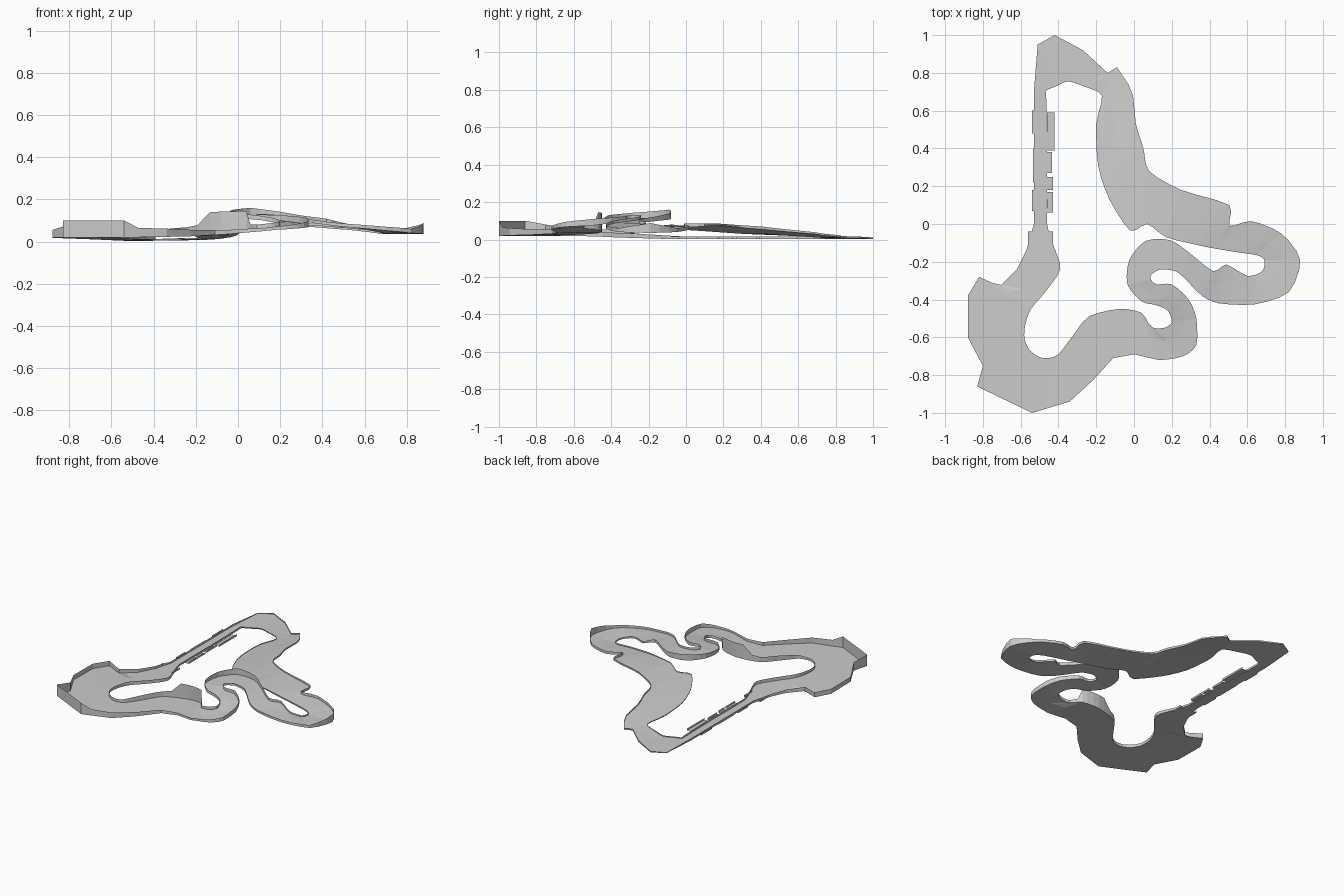
import bpy, bmesh
from mathutils import Vector

# Plan outline of the circuit: left and right edge at matching stations
LEFT = [(-.465,.70),(-.46,.35),(-.46,0),(-.42,-.13),(-.39,-.24),(-.47,-.36),
        (-.545,-.45),(-.575,-.53),(-.58,-.61),(-.55,-.67),(-.50,-.705),(-.45,-.71),
        (-.40,-.69),(-.33,-.60),(-.24,-.49),(-.08,-.45),(.04,-.47),(.09,-.545),
        (.16,-.55),(.20,-.52),(.18,-.46),(.12,-.43),(.04,-.41),(-.035,-.32),
        (-.025,-.19),(.06,-.09),(.19,-.085),(.29,-.15),(.42,-.25),(.49,-.215),
        (.60,-.275),(.68,-.25),(.69,-.19),(.65,-.165),(.55,-.15),(.40,-.125),
        (.33,-.11),(.17,-.07),(.07,0),(-.02,-.035),(-.13,.13),(-.19,.31),
        (-.20,.53),(-.17,.68),(-.27,.73),(-.35,.755),(-.41,.73),(-.46,.71)]
RIGHT = [(-.53,.70),(-.53,.35),(-.53,0),(-.57,-.14),(-.62,-.24),(-.71,-.33),
         (-.82,-.28),(-.88,-.38),(-.88,-.60),(-.80,-.75),(-.83,-.86),(-.54,-1.0),
         (-.34,-.94),(-.22,-.83),(-.11,-.71),(0,-.69),(.13,-.72),(.26,-.70),
         (.33,-.64),(.33,-.50),(.29,-.40),(.20,-.32),(.12,-.32),(.09,-.295),
         (.09,-.27),(.14,-.24),(.22,-.25),(.27,-.29),(.36,-.38),(.45,-.42),
         (.64,-.425),(.82,-.36),(.88,-.19),(.78,-.05),(.62,.015),(.505,-.01),
         (.505,.10),(.25,.18),(.08,.28),(.05,.40),(.01,.53),(-.005,.68),
         (-.03,.74),(-.09,.83),(-.14,.80),(-.27,.92),(-.42,1.0),(-.51,.95)]

# Heights keyed by station: road, top of left wall, top of right wall
HEIGHT = [(0,.003,.016,.016),(2,.003,.016,.016),(4,.007,.03,.03),(6,.015,.04,.05),
          (8,.02,.04,.055),(9,.02,.04,.08),(10,.02,.04,.10),(11,.02,.04,.10),
          (11.3,.02,.04,.065),(13,.025,.06,.055),(14.3,.033,.07,.055),
          (14.6,.035,.14,.055),(16,.05,.145,.065),(16.3,.055,.08,.07),(17,.06,.08,.08),
          (19,.075,.095,.11),(21,.10,.12,.125),(23,.115,.14,.13),(25,.115,.16,.13),
          (27,.10,.125,.115),(29,.075,.09,.09),(31,.04,.05,.06),(32,.035,.045,.088),
          (33,.04,.05,.06),(35,.065,.075,.085),(37,.075,.08,.085),(39,.055,.06,.07),
          (41,.03,.035,.04),(43,.012,.018,.022),(45,.005,.012,.016),
          (47,.002,.01,.006),(48,.003,.016,.016)]
N, SUB = len(LEFT), 3


def spline(pts, i, t, bend):
    """Closed smooth curve; bend 0 gives straight runs with crisp corners."""
    a, b, c, d = (Vector(pts[(i + k) % N]) for k in (-1, 0, 1, 2))
    if not bend:
        return b.lerp(c, t)
    lim = (c - b).length
    m0, m1 = (m * min(1, lim / max(m.length, 1e-6)) for m in ((c - a) * .4, (d - b) * .4))
    return (b * (2*t**3 - 3*t**2 + 1) + m0 * (t**3 - 2*t**2 + t)
            + c * (3*t**2 - 2*t**3) + m1 * (t**3 - t**2))


def heights(s):
    for p, q in zip(HEIGHT, HEIGHT[1:]):
        if p[0] <= s <= q[0]:
            f = (s - p[0]) / (q[0] - p[0])
            return [u + (v - u) * f for u, v in zip(p[1:], q[1:])]


def section(i, t):
    """Left wall top, left edge, centre, right edge, right wall top."""
    l = spline(LEFT, i, t, True)
    r = spline(RIGHT, i, t, 16 <= i < 40)
    road, zl, zr = heights(i + t)
    return [(*l.lerp(r, f), z) for f, z in
            ((0, zl), (0, road), (.5, road), (1, road), (1, zr))]


def finish(name, bm):
    me = bpy.data.meshes.new(name)
    bm.to_mesh(me)
    bm.free()
    bpy.context.collection.objects.link(bpy.data.objects.new(name, me))


RINGS = [section(i, k / SUB) for i in range(N) for k in range(SUB)]


def ribbon(name, first, last):
    bm = bmesh.new()
    rows = [[bm.verts.new(p) for p in ring[first:last + 1]] for ring in RINGS]
    for j, a in enumerate(rows):
        b = rows[(j + 1) % len(rows)]
        for k in range(last - first):
            bm.faces.new((a[k + 1], a[k], b[k], b[k + 1]))
    finish(name, bm)


# Road surface and the upright walls along both edges
ribbon("left_wall", 0, 1)
ribbon("road", 1, 3)
ribbon("right_wall", 3, 4)

# Flat aprons with a low outer kerb beside the long straight: inner x, outer x, y range
APRONS = [(-.46,-.42,.39,.59), (-.46,-.435,.27,.38), (-.46,-.43,.18,.25),
          (-.46,-.43,.06,.17), (-.455,-.43,-.13,-.04), (-.53,-.56,-.13,-.04),
          (-.53,-.54,.07,.18), (-.53,-.535,.22,.40), (-.53,-.54,.48,.60)]
for n, (xi, xo, y0, y1) in enumerate(APRONS):
    bm = bmesh.new()
    a, b = [[bm.verts.new((x, y, z)) for x, z in ((xi, .003), (xo, .003), (xo, .016))]
            for y in (y0, y1)]
    for k in range(2):
        f = (a[k], a[k + 1], b[k + 1], b[k])
        bm.faces.new(f if xo > xi else f[::-1])
    finish(f"straight_apron_{n + 1}", bm)
